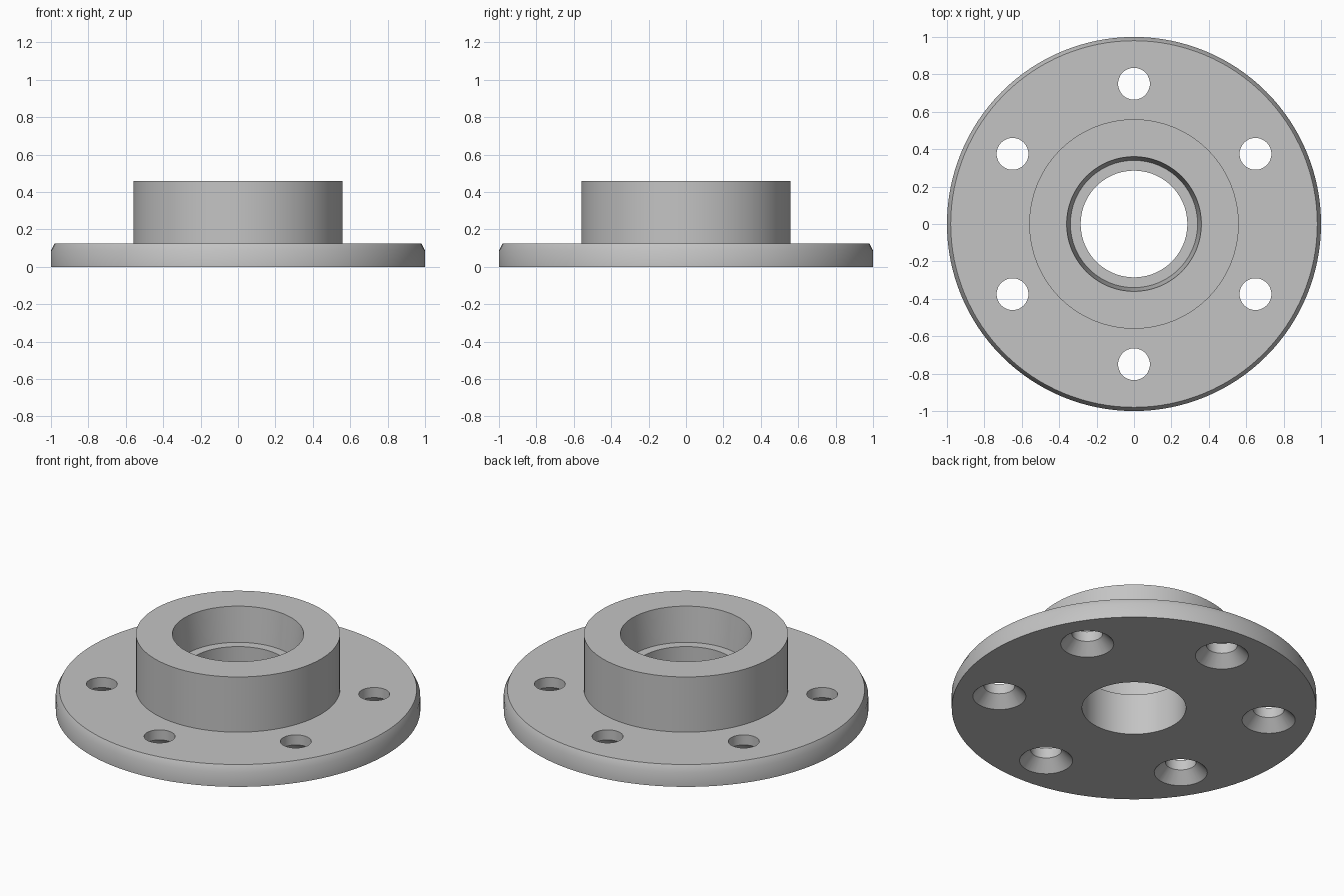
import bpy, bmesh
from math import pi, cos, sin

SEGMENTS = 128

default = bpy.data.objects.get("Cube")
if default:
    bpy.data.objects.remove(default, do_unlink=True)

steel = bpy.data.materials.new("grey steel")
steel.use_nodes = True
colour = (0.55, 0.55, 0.55, 1)
steel.diffuse_color = colour
steel.node_tree.nodes["Principled BSDF"].inputs["Base Color"].default_value = colour


def lathe(bm, profile, centre=(0, 0), steps=SEGMENTS, closed=True):
    """Revolve (radius, height) points about a vertical axis."""
    rings = []
    for r, z in profile:
        rings.append([bm.verts.new((centre[0] + r * cos(2 * pi * i / steps),
                                    centre[1] + r * sin(2 * pi * i / steps), z))
                      for i in range(steps)])
    pairs = list(zip(rings, rings[1:]))
    if closed:
        pairs.append((rings[-1], rings[0]))
    else:
        bm.faces.new(rings[0])
        bm.faces.new(rings[-1])
    for a, b in pairs:
        for i in range(steps):
            j = (i + 1) % steps
            bm.faces.new((a[i], a[j], b[j], b[i]))


def finish(bm, name):
    bmesh.ops.recalc_face_normals(bm, faces=bm.faces)
    mesh = bpy.data.meshes.new(name)
    bm.to_mesh(mesh)
    bm.free()
    mesh.materials.append(steel)
    obj = bpy.data.objects.new(name, mesh)
    bpy.context.collection.objects.link(obj)
    return obj


# Flange plate, raised hub and stepped, slightly tapered bore
body = bmesh.new()
lathe(body, [(0.285, 0), (1, 0), (1, 0.087), (0.98, 0.126), (0.56, 0.126),
             (0.56, 0.46), (0.36, 0.46), (0.34, 0.25), (0.285, 0.25)])
flange = finish(body, "flange_with_hub")

# Six bolt holes, countersunk from below
holes = bmesh.new()
for k in range(6):
    a = pi / 6 + k * pi / 3
    lathe(holes, [(0.155, -0.01), (0.085, 0.065), (0.085, 0.2)],
          (0.75 * cos(a), 0.75 * sin(a)), 48, closed=False)
cutter = finish(holes, "bolt_hole_cutter")
cutter.hide_render = True

cut = flange.modifiers.new("bolt holes", "BOOLEAN")
cut.operation = "DIFFERENCE"
cut.solver = "EXACT"
cut.object = cutter

bpy.ops.object.select_all(action="DESELECT")
flange.select_set(True)
bpy.context.view_layer.objects.active = flange
bpy.ops.object.modifier_apply(modifier=cut.name)
bpy.data.objects.remove(cutter, do_unlink=True)
bpy.ops.object.shade_smooth_by_angle(angle=pi / 6)
